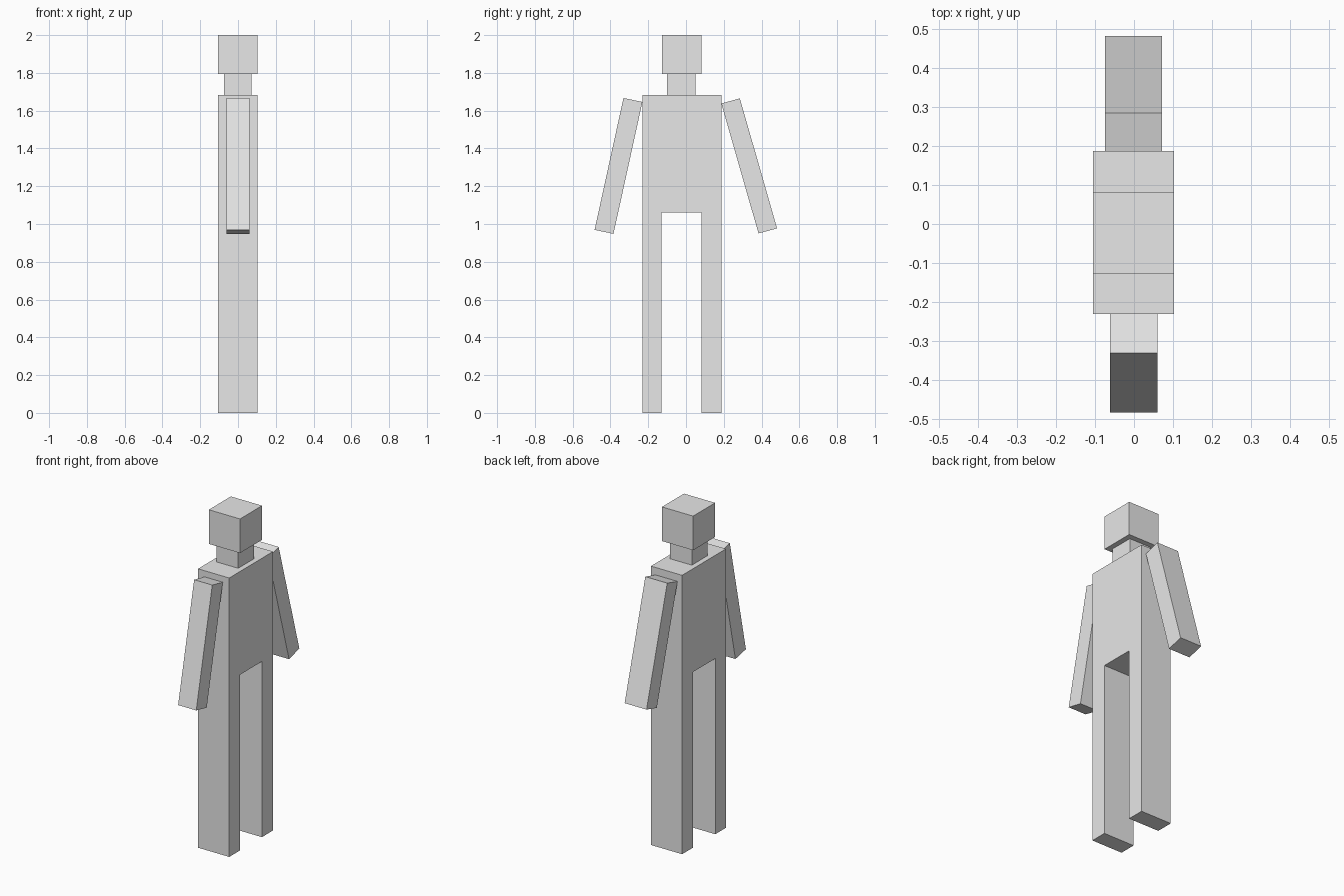
import bpy
import bmesh

cube = bpy.data.objects.get("Cube")
if cube:
    bpy.data.objects.remove(cube, do_unlink=True)

# Single plain grey material
grey = bpy.data.materials.new("light_grey")
grey.diffuse_color = (0.8, 0.8, 0.8, 1)
grey.use_nodes = True
grey.node_tree.nodes["Principled BSDF"].inputs["Base Color"].default_value = (0.8, 0.8, 0.8, 1)


def prism(name, profile, x0, x1):
    """Extrude a (y, z) outline along x from x0 to x1."""
    bm = bmesh.new()
    face = bm.faces.new([bm.verts.new((x0, y, z)) for y, z in profile])
    side = bmesh.ops.extrude_face_region(bm, geom=[face])["geom"]
    verts = [v for v in side if isinstance(v, bmesh.types.BMVert)]
    bmesh.ops.translate(bm, verts=verts, vec=(x1 - x0, 0, 0))
    bmesh.ops.recalc_face_normals(bm, faces=bm.faces)
    mesh = bpy.data.meshes.new(name)
    bm.to_mesh(mesh)
    bm.free()
    mesh.materials.append(grey)
    obj = bpy.data.objects.new(name, mesh)
    bpy.context.collection.objects.link(obj)
    return obj


def box(name, y0, y1, z0, z1, x0, x1):
    return prism(name, [(y0, z0), (y1, z0), (y1, z1), (y0, z1)], x0, x1)


# Torso and both legs as one slab with a gap between the legs
prism("torso_and_legs",
      [(-0.231, 0), (-0.129, 0), (-0.129, 1.06), (0.081, 1.06),
       (0.081, 0), (0.187, 0), (0.187, 1.683), (-0.231, 1.683)],
      -0.105, 0.103)

# Neck and head
box("neck", -0.10, 0.049, 1.683, 1.794, -0.073, 0.071)
box("head", -0.128, 0.082, 1.794, 2.0, -0.105, 0.103)

# Arms slanting outwards from the shoulders
prism("front_arm",
      [(-0.331, 1.667), (-0.231, 1.646), (-0.384, 0.948), (-0.484, 0.969)],
      -0.061, 0.060)
prism("back_arm",
      [(0.187, 1.638), (0.285, 1.665), (0.482, 0.977), (0.384, 0.950)],
      -0.074, 0.072)
